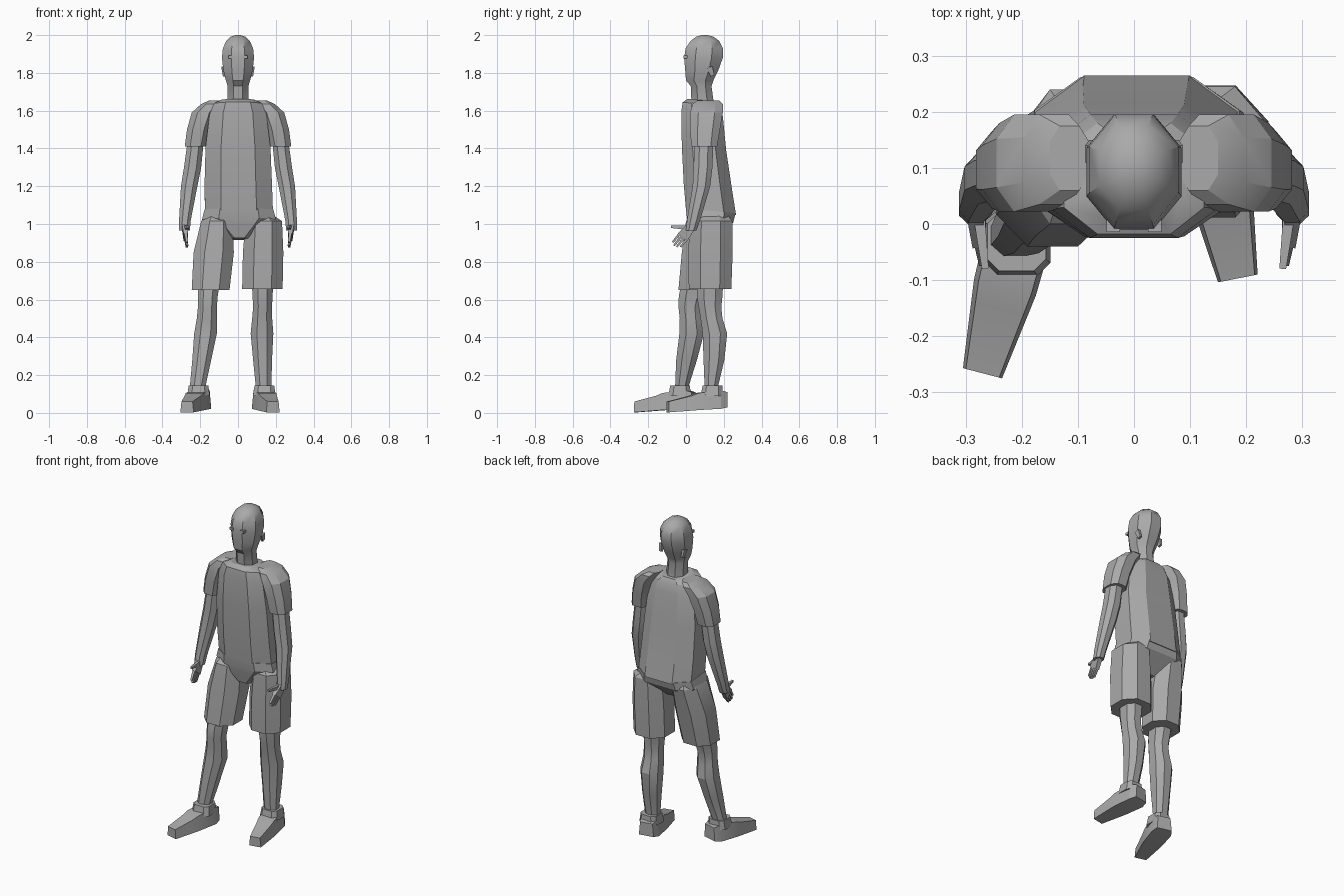
import bpy
import bmesh
import math
from mathutils import Vector

default_cube = bpy.data.objects.get("Cube")
if default_cube:
    bpy.data.objects.remove(default_cube, do_unlink=True)

# Single grey clay material
grey = bpy.data.materials.new("plain grey")
grey.use_nodes = True
colour = (0.4, 0.4, 0.4, 1)
grey.diffuse_color = colour
grey.node_tree.nodes["Principled BSDF"].inputs["Base Color"].default_value = colour


def loft(name, rings, angle=22):
    """Skin a list of equal-length point rings and close both ends."""
    bm = bmesh.new()
    loops = [[bm.verts.new(p) for p in ring] for ring in rings]
    for lower, upper in zip(loops, loops[1:]):
        for i in range(len(lower)):
            j = (i + 1) % len(lower)
            bm.faces.new((lower[i], lower[j], upper[j], upper[i]))
    bm.faces.new(loops[0][::-1])
    bm.faces.new(loops[-1])
    bmesh.ops.recalc_face_normals(bm, faces=bm.faces)
    mesh = bpy.data.meshes.new(name)
    bm.to_mesh(mesh)
    bm.free()
    mesh.materials.append(grey)
    obj = bpy.data.objects.new(name, mesh)
    bpy.context.collection.objects.link(obj)
    bpy.ops.object.select_all(action="DESELECT")
    bpy.context.view_layer.objects.active = obj
    obj.select_set(True)
    bpy.ops.object.shade_smooth_by_angle(angle=math.radians(angle))
    return obj


def octagon(z, x0, x1, y0, y1, corner=0.45, slope=0.0):
    """Level eight-sided section filling the given x and y ranges."""
    cx, cy, hx, hy = (x0 + x1) / 2, (y0 + y1) / 2, (x1 - x0) / 2, (y1 - y0) / 2
    k = corner
    outline = [(k, -1), (1, -k), (1, k), (k, 1), (-k, 1), (-1, k), (-1, -k), (-k, -1)]
    return [Vector((cx + u * hx, cy + v * hy, z + slope * v * hy)) for u, v in outline]


def column(name, sections, side=1, corner=0.45, slope=0.0, angle=22):
    """Stack octagons; side -1 mirrors the part across the middle."""
    rings = [octagon(*s, corner=corner, slope=slope) for s in sections]
    for ring in rings:
        for p in ring:
            p.x *= side
    return loft(name, rings, angle)


def bar(name, start, end, start_size, end_size, across, side=1):
    """Tapered four-sided bar; sizes are half widths along and off 'across'."""
    start, end, across = Vector(start), Vector(end), Vector(across).normalized()
    off = (end - start).cross(across).normalized()
    rings = []
    for centre, (a, b) in ((start, start_size), (end, end_size)):
        ring = [centre + across * a * u + off * b * v
                for u, v in ((1, 1), (-1, 1), (-1, -1), (1, -1))]
        for p in ring:
            p.x *= side
        rings.append(ring)
    return loft(name, rings)


# Head and neck
column("head", [
    (1.62, -.058, .058, .03, .15),
    (1.73, -.055, .055, .025, .135),
    (1.76, -.064, .064, .0, .145),
    (1.81, -.077, .077, -.004, .17),
    (1.88, -.085, .085, -.01, .195),
    (1.93, -.08, .08, -.002, .195),
    (1.97, -.062, .062, .025, .175),
    (1.992, -.038, .038, .055, .145),
    (2.0, -.015, .015, .085, .115),
], corner=0.42, angle=32)
for side, label in ((1, "left"), (-1, "right")):
    bar(label + "_eye", (.037, .01, 1.885), (.037, -.014, 1.885),
        (.012, .008), (.012, .008), (1, 0, 0), side)
    bar(label + "_ear", (.079, .125, 1.83), (.074, .14, 1.785),
        (.008, .016), (.006, .01), (1, 0, 0), side)

# Shirt body, flaring backwards at the hem
column("shirt", [
    (1.06, -.175, .185, .0, .265),
    (1.2, -.177, .18, -.012, .243),
    (1.4, -.172, .172, -.022, .213),
    (1.58, -.15, .15, -.025, .195),
    (1.635, -.125, .125, -.018, .18),
    (1.655, -.085, .085, .01, .165),
], corner=0.52, slope=-0.1, angle=28)

# Pelvis and crotch of the shorts
column("pelvis", [
    (.92, -.04, .055, .03, .15),
    (.99, -.15, .16, .012, .22),
    (1.02, -.19, .2, .005, .25),
    (1.07, -.177, .187, .0, .262),
], corner=0.55, slope=-0.1)

# Sleeves, arms and hands are mirrored
for side, label in ((1, "left"), (-1, "right")):
    column(label + "_sleeve", [
        (1.41, .168, .282, .028, .165),
        (1.5, .15, .27, .022, .18),
        (1.59, .12, .245, .022, .195),
        (1.635, .09, .195, .035, .195),
        (1.655, .08, .15, .06, .175),
    ], side, corner=0.5)
    column(label + "_arm", [
        (.965, .255, .312, .0, .055),
        (1.02, .25, .312, .005, .075),
        (1.2, .215, .302, .035, .128),
        (1.3, .195, .286, .04, .14),
        (1.45, .18, .265, .045, .145),
    ], side)
    # Palm lies in the y-z plane and points forwards and down
    reach = Vector((-.1, -.6, -.75)).normalized()
    spread = Vector((0, .78, -.62)).normalized()
    wrist = Vector((.283, .026, .985))
    knuckles = wrist + reach * .07
    bar(label + "_palm", wrist, knuckles, (.024, .014), (.032, .012), spread, side)
    for i, length in enumerate((.055, .064, .06, .048)):
        base = knuckles + spread * (i - 1.5) * .016
        bar(label + "_finger", base, base + reach * length,
            (.007, .008), (.005, .006), spread, side)
    bar(label + "_thumb", (.275, .005, .98), (.265, -.08, .985),
        (.011, .01), (.006, .006), (0, 0, 1), side)

# Shorts legs: the left one stands, the right one steps forwards
column("left_shorts_leg", [
    (.655, .022, .236, .015, .24),
    (.85, .026, .24, .012, .247),
    (1.015, .04, .233, .02, .245),
    (1.05, .06, .18, .05, .22),
])
column("right_shorts_leg", [
    (.65, -.245, -.045, -.04, .165),
    (.85, -.235, -.022, -.022, .205),
    (1.015, -.195, -.03, .0, .24),
    (1.05, -.17, -.05, .04, .22),
])

# Bare legs share one set of half widths along two different paths
leg_heights = (.09, .15, .28, .42, .5, .56, .62, .75)
leg_widths = (.04, .042, .05, .06, .053, .05, .053, .06)
leg_depths = (.036, .037, .055, .065, .058, .06, .068, .07)
leg_paths = {
    "left": [(.135, .135), (.135, .135), (.13, .148), (.127, .153),
             (.128, .135), (.13, .127), (.13, .125), (.13, .13)],
    "right": [(-.22, -.025), (-.212, -.02), (-.192, .003), (-.172, .03),
              (-.165, .025), (-.162, .02), (-.16, .03), (-.15, .06)],
}
for label, path in leg_paths.items():
    column(label + "_leg", [
        (z, x - w, x + w, y - d, y + d)
        for z, (x, y), w, d in zip(leg_heights, path, leg_widths, leg_depths)
    ])

# Shoes: wedge from heel to toe plus a cuff around the ankle
shoe_profile = [(0, .045, .03, .11), (.12, .06, .022, .12), (.5, .057, .015, .105),
                (.62, .052, .012, .09), (1, .036, .003, .06)]
for label, heel, toe in (("left", (.125, .212), (.185, -.097)),
                         ("right", (-.19, .04), (-.27, -.266))):
    heel, toe = Vector((*heel, 0)), Vector((*toe, 0))
    across = (toe - heel).cross(Vector((0, 0, 1))).normalized()
    rings = []
    for t, half, bottom, top in shoe_profile:
        centre = heel.lerp(toe, t)
        rings.append([centre + across * half * u + Vector((0, 0, z))
                      for u, z in ((1, bottom), (.85, top), (-.85, top), (-1, bottom))])
    loft(label + "_shoe", rings)
    ankle = heel.lerp(toe, .24)
    column(label + "_shoe_cuff", [
        (.09, ankle.x - .06, ankle.x + .06, ankle.y - .06, ankle.y + .058),
        (.145, ankle.x - .052, ankle.x + .052, ankle.y - .05, ankle.y + .055),
    ], corner=0.6)
